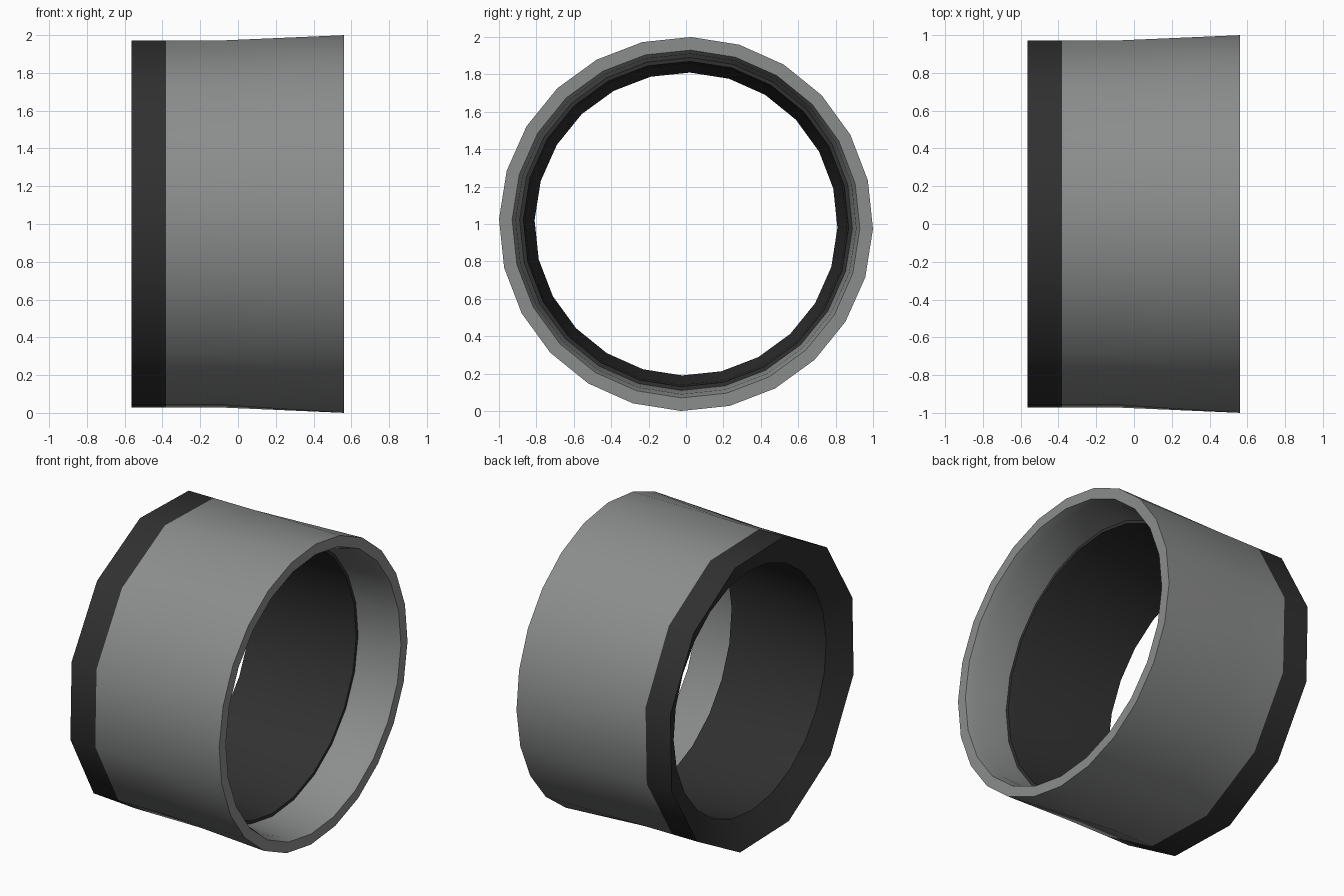
import bpy, bmesh, math

cube = bpy.data.objects.get("Cube")
if cube:
    bpy.data.objects.remove(cube, do_unlink=True)


def make_material(name, color):
    mat = bpy.data.materials.new(name)
    mat.use_nodes = True
    mat.diffuse_color = color
    mat.node_tree.nodes["Principled BSDF"].inputs["Base Color"].default_value = color
    return mat


GREY = make_material("metal grey", (0.26, 0.27, 0.265, 1))
DARK = make_material("dark rubber", (0.03, 0.03, 0.03, 1))
START = math.radians(13.5)


def ring(bm, x, radius, sides):
    """Ring of vertices around the x axis."""
    angles = [START + math.tau * i / sides for i in range(sides)]
    return [bm.verts.new((x, radius * math.cos(a), 1 + radius * math.sin(a))) for a in angles]


def stitch(bm, a, b):
    """Join two rings; the second may have twice as many sides."""
    n, m = len(a), len(b)
    for i in range(n):
        p, q = a[i], a[(i + 1) % n]
        if n == m:
            bm.faces.new((p, q, b[(i + 1) % n], b[i]))
        else:
            r, s, t = b[2 * i], b[2 * i + 1], b[(2 * i + 2) % m]
            for tri in ((p, s, r), (p, q, s), (q, t, s)):
                bm.faces.new(tri)


def build(name, profile, material, flip=False):
    """Sweep a profile of (x, radius, sides) around the x axis."""
    bm = bmesh.new()
    rings = [ring(bm, *p) for p in profile]
    for a, b in zip(rings, rings[1:]):
        stitch(bm, a, b)
    bmesh.ops.recalc_face_normals(bm, faces=bm.faces)
    # Point the shell outward or toward the bore
    face = max(bm.faces, key=lambda f: f.calc_area())
    c = face.calc_center_median()
    outward = face.normal.y * c.y + face.normal.z * (c.z - 1) > 0
    if outward == flip:
        bmesh.ops.reverse_faces(bm, faces=bm.faces)
    mesh = bpy.data.meshes.new(name)
    bm.to_mesh(mesh)
    bm.free()
    mesh.materials.append(material)
    obj = bpy.data.objects.new(name, mesh)
    bpy.context.collection.objects.link(obj)
    bpy.ops.object.select_all(action="DESELECT")
    obj.select_set(True)
    bpy.context.view_layer.objects.active = obj
    bpy.ops.object.shade_smooth_by_angle(angle=math.radians(35))
    return obj


# Outer skin: twelve sides widening to twenty-four at the mouth
build("outer_band", [(-0.565, 1, 12), (-0.38, 1, 12)], DARK)
build("outer_sleeve", [(-0.38, 1, 12), (-0.07, 1, 12), (0.56, 1, 24)], GREY)

# Mouth: flat rim and tapered inner wall
build("mouth_rim", [(0.56, 1, 24), (0.56, 0.93, 24), (0.5, 0.91, 24), (0.27, 0.89, 24)], GREY, True)

# Bore: stepped lip, long taper to the throat, flared rear edge
build("bore_lining", [(-0.565, 1, 12), (-0.475, 0.81, 24), (0.2, 0.86, 24),
                      (0.27, 0.87, 24), (0.27, 0.89, 24)], DARK, True)
